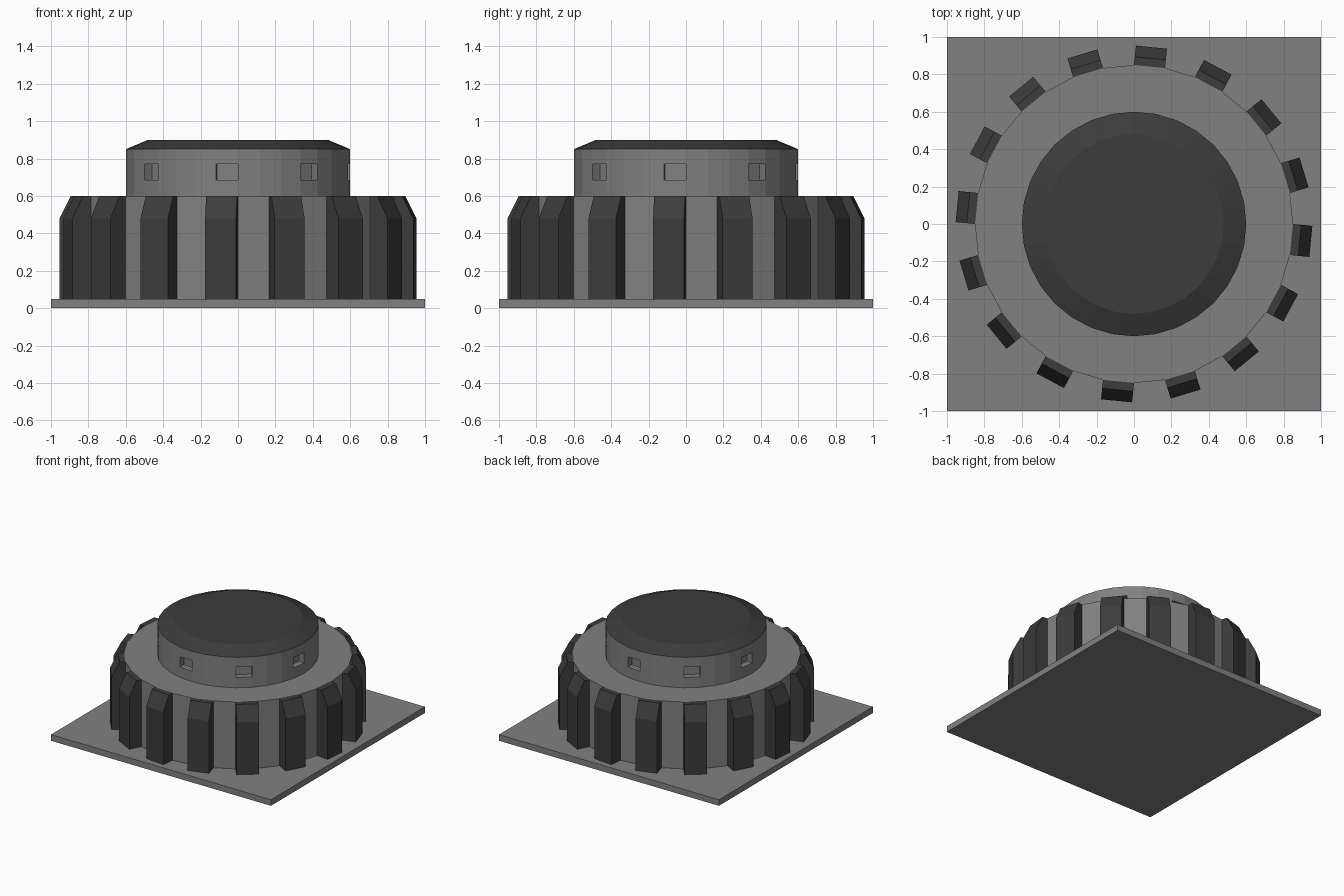
import bpy, bmesh, math
from mathutils import Matrix, Vector

cube = bpy.data.objects.get("Cube")
if cube:
    bpy.data.objects.remove(cube)

SIDES = 32
STEP = 2 * math.pi / SIDES


def material(name, value):
    mat = bpy.data.materials.new(name)
    mat.use_nodes = True
    colour = (value, value, value, 1)
    mat.diffuse_color = colour
    mat.node_tree.nodes["Principled BSDF"].inputs["Base Color"].default_value = colour
    return mat


grey = material("mid grey", 0.22)
dark = material("charcoal", 0.045)


def finish(name, bm, mat):
    bmesh.ops.recalc_face_normals(bm, faces=bm.faces)
    mesh = bpy.data.meshes.new(name)
    bm.to_mesh(mesh)
    bm.free()
    mesh.materials.append(mat)
    obj = bpy.data.objects.new(name, mesh)
    bpy.context.collection.objects.link(obj)
    return obj


def lathe(profile):
    """Closed faceted solid from (radius, z) pairs; returns mesh and side bands."""
    bm = bmesh.new()
    rings = [[bm.verts.new((r * math.cos(i * STEP), r * math.sin(i * STEP), z))
              for i in range(SIDES)] for r, z in profile]
    bands = []
    for low, high in zip(rings, rings[1:]):
        bands.append([bm.faces.new((low[i], low[(i + 1) % SIDES],
                                    high[(i + 1) % SIDES], high[i]))
                      for i in range(SIDES)])
    bm.faces.new(rings[0][::-1])
    bm.faces.new(rings[-1])
    bm.normal_update()
    return bm, bands


# Square base plate
bm = bmesh.new()
bmesh.ops.create_cube(bm, size=1, matrix=Matrix.Translation((0, 0, 0.025))
                      @ Matrix.Diagonal((2, 2, 0.05, 1)))
finish("base_plate", bm, grey)

# Wide drum
bm, _ = lathe([(0.85, 0.05), (0.85, 0.6)])
finish("drum", bm, grey)

# Grip ribs with sloped tops, one on every other drum facet
bm = bmesh.new()
half = 0.85 * math.sin(STEP / 2)
profile = [(0.84, 0.05), (0.95, 0.05), (0.95, 0.48), (0.89, 0.6), (0.84, 0.6)]
for i in range(1, SIDES, 2):
    turn = Matrix.Rotation((i + 0.5) * STEP, 4, 'Z')
    left, right = ([bm.verts.new(turn @ Vector((r, side, z))) for r, z in profile]
                   for side in (-half, half))
    bm.faces.new(left)
    bm.faces.new(right[::-1])
    for k in range(len(profile)):
        n = (k + 1) % len(profile)
        bm.faces.new((left[k], right[k], right[n], left[n]))
finish("grip_ribs", bm, dark)

# Upper hub with recessed slots on every fourth facet
bm, bands = lathe([(0.6, 0.6), (0.6, 0.685), (0.6, 0.77), (0.6, 0.85)])
slots = bands[1][3::4]
for face in bmesh.ops.extrude_discrete_faces(bm, faces=slots)["faces"]:
    face.normal_update()
    bmesh.ops.translate(bm, verts=face.verts, vec=face.normal * -0.05)
finish("hub", bm, grey)

# Bevelled lid
bm, _ = lathe([(0.6, 0.85), (0.48, 0.9)])
finish("lid", bm, dark)
